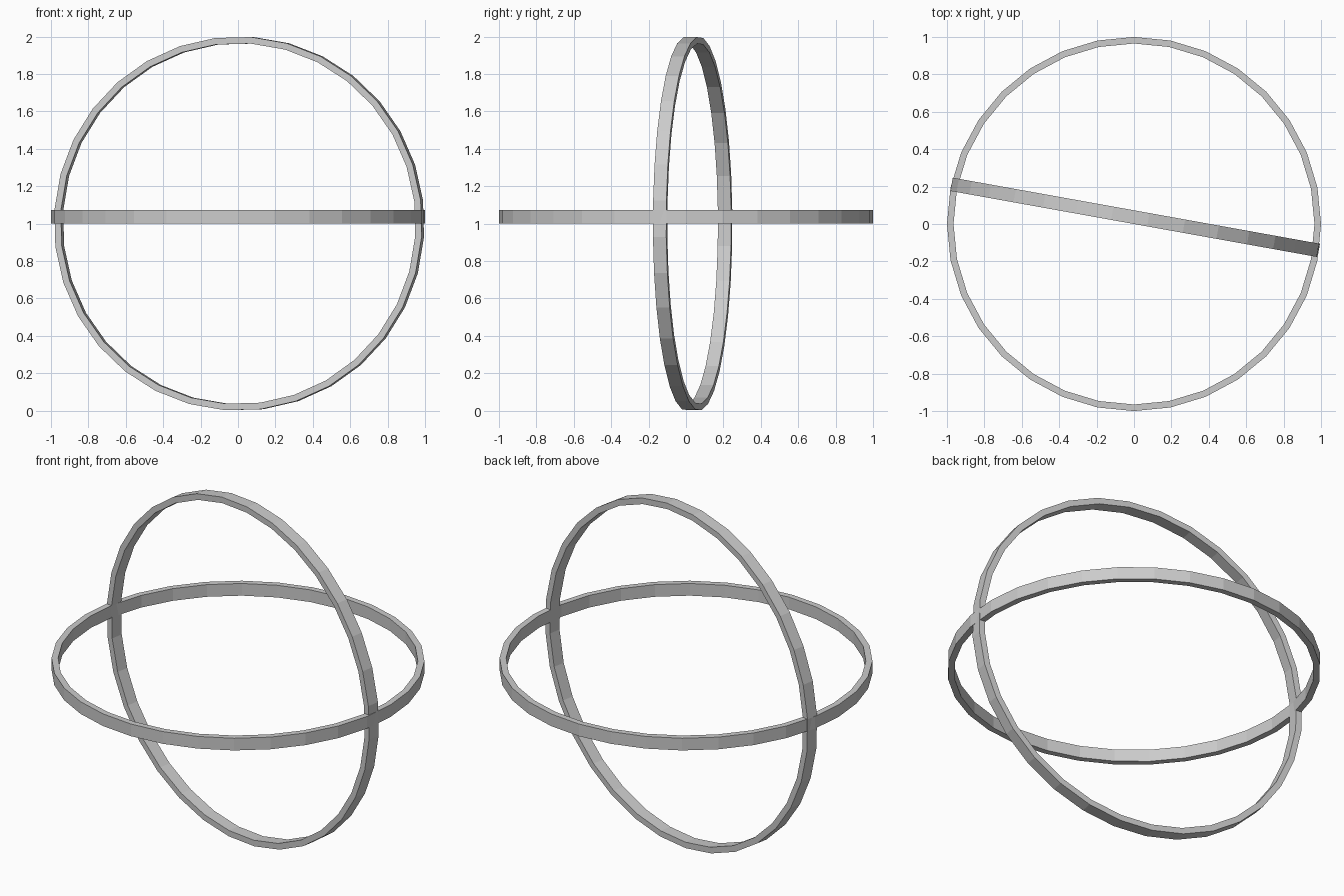
import bpy, bmesh
from math import sin, cos, pi, radians
from mathutils import Matrix

if "Cube" in bpy.data.objects:
    bpy.data.objects.remove(bpy.data.objects["Cube"])

SIDES, OUTER, INNER, HEIGHT = 32, 1.0, 0.965, 0.072


def ring(name, matrix):
    """Flat-faced band with a rectangular section, rising from its local z = 0."""
    bm = bmesh.new()
    section = [(INNER, 0), (OUTER, 0), (OUTER, HEIGHT), (INNER, HEIGHT)]
    loops = []
    for i in range(SIDES):
        a = 2 * pi * i / SIDES
        loops.append([bm.verts.new((r * cos(a), r * sin(a), z)) for r, z in section])
    for i in range(SIDES):
        p, q = loops[i], loops[(i + 1) % SIDES]
        for j in range(4):
            k = (j + 1) % 4
            bm.faces.new((p[j], q[j], q[k], p[k]))
    bmesh.ops.recalc_face_normals(bm, faces=bm.faces[:])
    mesh = bpy.data.meshes.new(name)
    bm.to_mesh(mesh)
    bm.free()
    obj = bpy.data.objects.new(name, mesh)
    bpy.context.collection.objects.link(obj)
    obj.matrix_world = matrix
    return obj


centre = Matrix.Translation((0, 0, 1))

# Level ring
ring("horizontal_ring", centre)

# Upright ring, turned slightly about the vertical and about its own axis
turn = (Matrix.Rotation(radians(-10.2), 4, 'Z')
        @ Matrix.Rotation(radians(-90), 4, 'X')
        @ Matrix.Rotation(radians(4.1), 4, 'Z'))
ring("vertical_ring", centre @ turn)
